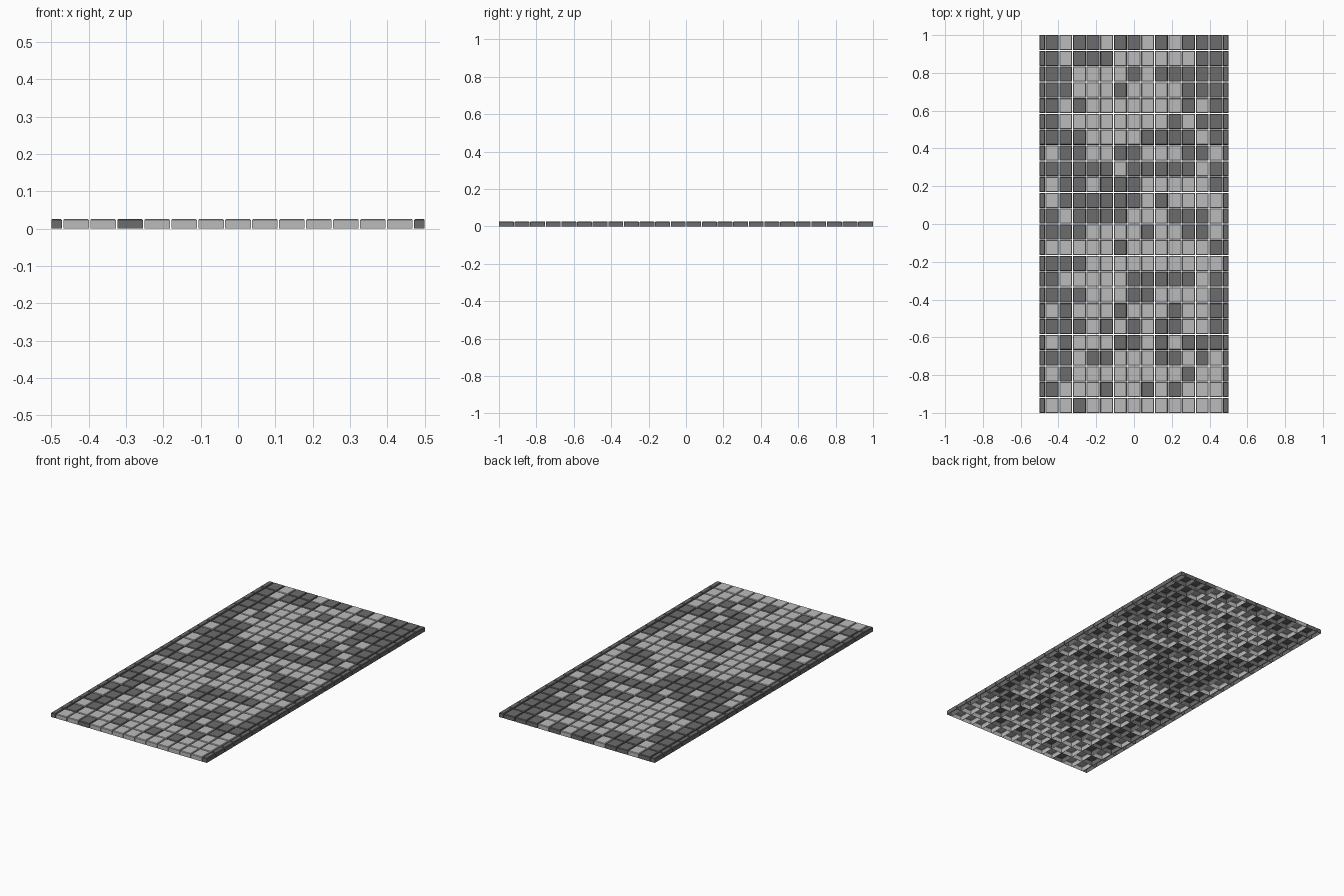
import bpy, bmesh, random

if "Cube" in bpy.data.objects:
    bpy.data.objects.remove(bpy.data.objects["Cube"])

ROWS, COLS = 24, 13
GAP, H, BEVEL, EDGE = 0.004, 0.026, 0.003, 0.028
PY = (2 + GAP) / ROWS
PX = (1 - 2 * EDGE - GAP) / COLS
random.seed(7)


def add_block(bm, x0, x1, y0, y1):
    """Open-bottomed stone with a chamfered top edge."""
    rings = []
    for z, i in ((0, 0), (H - BEVEL, 0), (H, BEVEL)):
        rings.append([bm.verts.new((x, y, z)) for x, y in (
            (x0 + i, y0 + i), (x1 - i, y0 + i), (x1 - i, y1 - i), (x0 + i, y1 - i))])
    for a, b in zip(rings, rings[1:]):
        for k in range(4):
            n = (k + 1) % 4
            bm.faces.new((a[k], a[n], b[n], b[k]))
    bm.faces.new(rings[-1])


def finish(bm, name, grey):
    mesh = bpy.data.meshes.new(name)
    bm.to_mesh(mesh)
    bm.free()
    mat = bpy.data.materials.new(name)
    mat.diffuse_color = (grey, grey, grey, 1)
    mat.use_nodes = True
    mat.node_tree.nodes["Principled BSDF"].inputs["Base Color"].default_value = mat.diffuse_color
    mesh.materials.append(mat)
    bpy.context.collection.objects.link(bpy.data.objects.new(name, mesh))


light, dark, border = bmesh.new(), bmesh.new(), bmesh.new()
for r in range(ROWS):
    y0 = -1 + r * PY
    y1 = y0 + PY - GAP
    # Paving stones: light and dark scattered, more light near the middle
    for c in range(COLS):
        x0 = -0.5 + EDGE + GAP + c * PX
        chance = 0.65 if 3 <= c <= 7 else 0.45
        target = light if random.random() < chance else dark
        add_block(target, x0, x0 + PX - GAP, y0, y1)
    # Narrow border stones on both sides
    add_block(border, -0.5, -0.5 + EDGE, y0, y1)
    add_block(border, 0.5 - EDGE, 0.5, y0, y1)

finish(light, "light_paving_stones", 0.5)
finish(dark, "dark_paving_stones", 0.15)
finish(border, "border_stones", 0.15)
